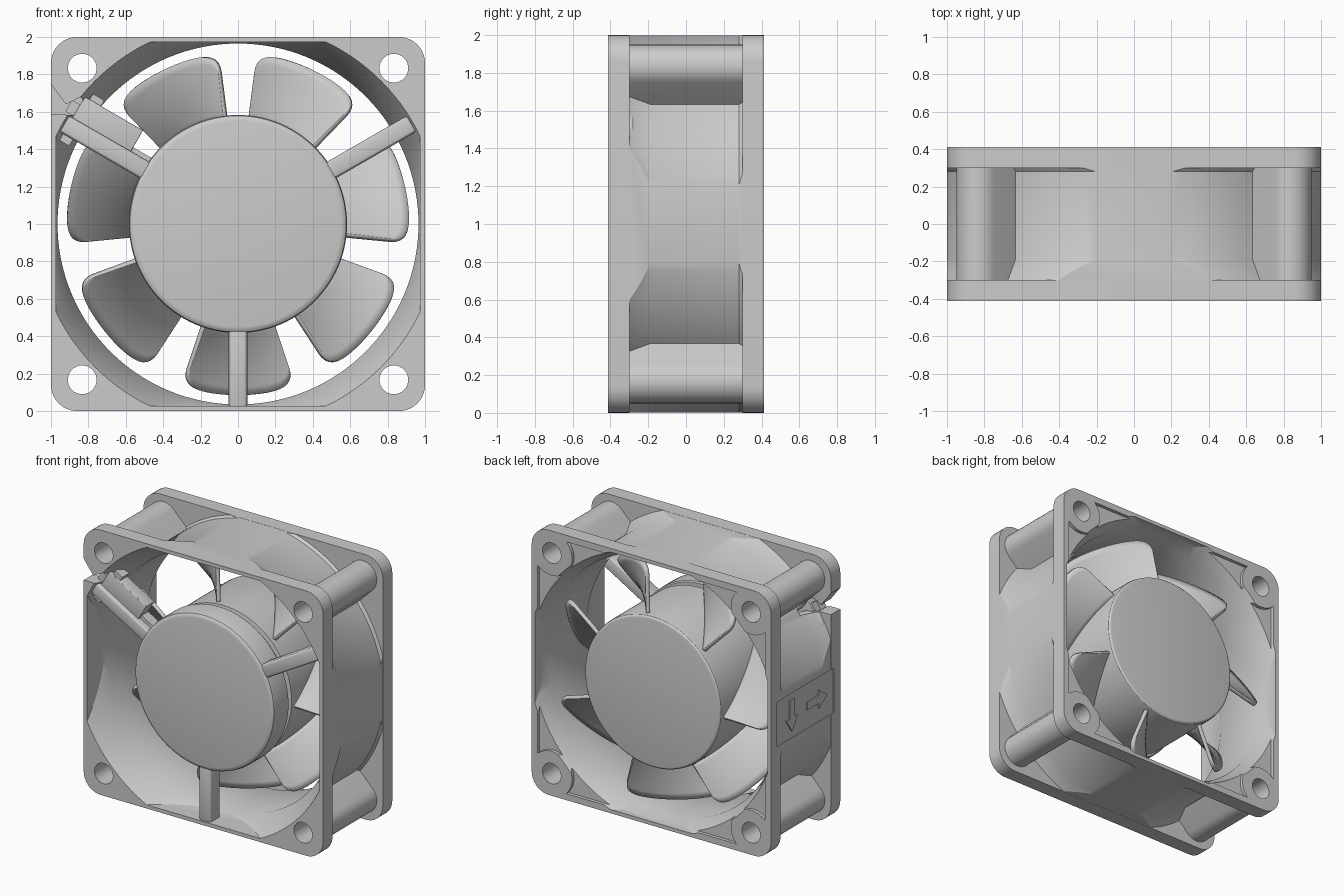
import bpy, bmesh
from math import sin, cos, pi, radians, sqrt
from mathutils import Matrix

if "Cube" in bpy.data.objects:
    bpy.data.objects.remove(bpy.data.objects["Cube"])

D = 0.413          # half depth of the housing
CZ = 1.0           # height of the fan axis


def finish(name, bm):
    bmesh.ops.recalc_face_normals(bm, faces=bm.faces)
    me = bpy.data.meshes.new(name)
    bm.to_mesh(me)
    bm.free()
    ob = bpy.data.objects.new(name, me)
    bpy.context.scene.collection.objects.link(ob)
    return ob


def prism(name, poly, lo, hi, axis='y', bevel=0):
    """Extrude a polygon: (x, z) along y, or (y, z) along x; z is from the fan axis."""
    bm = bmesh.new()
    def put(p, d):
        return (p[0], d, p[1] + CZ) if axis == 'y' else (d, p[0], p[1] + CZ)
    a = [bm.verts.new(put(p, lo)) for p in poly]
    b = [bm.verts.new(put(p, hi)) for p in poly]
    bm.faces.new(a)
    bm.faces.new(b[::-1])
    for i in range(len(poly)):
        j = (i + 1) % len(poly)
        bm.faces.new((a[i], b[i], b[j], a[j]))
    if bevel:
        bmesh.ops.bevel(bm, geom=bm.edges[:], offset=bevel, segments=3,
                        profile=0.5, affect='EDGES')
    return finish(name, bm)


def lathe(name, prof, n=128):
    """Turn (y, r) points around the fan axis and cap both ends."""
    bm = bmesh.new()
    rings = [[bm.verts.new((r * cos(2 * pi * i / n), y, CZ + r * sin(2 * pi * i / n)))
              for i in range(n)] for y, r in prof]
    for a, b in zip(rings, rings[1:]):
        for i in range(n):
            j = (i + 1) % n
            bm.faces.new((a[i], b[i], b[j], a[j]))
    bm.faces.new(rings[0])
    bm.faces.new(rings[-1][::-1])
    return finish(name, bm)


def boolean(ob, other, op):
    m = ob.modifiers.new(op, 'BOOLEAN')
    m.object, m.operation, m.solver = other, op, 'EXACT'
    dg = bpy.context.evaluated_depsgraph_get()
    me = bpy.data.meshes.new_from_object(ob.evaluated_get(dg))
    ob.modifiers.clear()
    ob.data = me
    bpy.data.objects.remove(other)


def circle(cx, cz, r, n=32):
    return [(cx + r * cos(2 * pi * i / n), cz + r * sin(2 * pi * i / n)) for i in range(n)]


def rounded_square(h, r, n=10):
    pts = []
    for k, (sx, sz) in enumerate(((1, 1), (-1, 1), (-1, -1), (1, -1))):
        for i in range(n + 1):
            t = (k + i / n) * pi / 2
            pts.append((sx * (h - r) + r * cos(t), sz * (h - r) + r * sin(t)))
    return pts


def square(h):
    return [(h, h), (-h, h), (-h, -h), (h, -h)]


def local_box(ang, u0, u1, t0, t1):
    """Rectangle with u along a radial direction and t across it."""
    c, s = cos(radians(ang)), sin(radians(ang))
    return [(u * c - t * s, u * s + t * c)
            for u, t in ((u0, t0), (u1, t0), (u1, t1), (u0, t1))]


HOLE = 0.833
CORNERS = [(sx * HOLE, sz * HOLE) for sx in (1, -1) for sz in (1, -1)]

# housing: duct wall trimmed to the square outline
housing = lathe("housing", [(-0.36, 1.105), (-0.30, 1.077), (-0.19, 1.02),
                            (0.28, 1.02), (0.30, 1.035), (0.36, 1.06)])
boolean(housing, prism("trim", square(0.999), -1, 1), 'INTERSECT')

# corner posts with webs running to the duct
for k in range(4):
    ang = 45 + 90 * k
    R, w = HOLE * sqrt(2), 0.117
    c, s = cos(radians(ang)), sin(radians(ang))
    pts = [(0.98, -w)] + [(R + w * cos(t), w * sin(t)) for t in
                          [-pi / 2 + pi * i / 16 for i in range(17)]] + [(0.98, w)]
    boolean(housing, prism("post", [(u * c - t * s, u * s + t * c) for u, t in pts],
                           -0.35, 0.35), 'UNION')

# front and back flanges
for lo, hi in ((-D, -0.30), (0.30, D)):
    boolean(housing, prism("flange", rounded_square(1, 0.14), lo, hi), 'UNION')

# flared bore, kept inside the side walls
bore = lathe("bore", [(-0.5, 1.127), (-0.19, 0.965), (0.27, 0.965), (0.5, 1.07)])
boolean(bore, prism("bore_limit", square(0.972), -1, 1), 'INTERSECT')
boolean(housing, bore, 'DIFFERENCE')

# shallow recess in the back face leaving bosses around the screw holes
recess = []
for k in range(4):
    for i in range(15):
        t = radians(-46 - 178 * i / 14)
        x, z = HOLE + 0.17 * cos(t), HOLE + 0.17 * sin(t)
        c, s = cos(k * pi / 2), sin(k * pi / 2)
        recess.append((x * c - z * s, x * s + z * c))
boolean(housing, prism("recess", recess, D - 0.025, 0.6), 'DIFFERENCE')

# screw holes
for x, z in CORNERS:
    boolean(housing, prism("hole", circle(x, z, 0.077), -1, 1), 'DIFFERENCE')

# cable notch in the left side of the front flange
boolean(housing, prism("notch", [(-1.1, 0.88), (-0.92, 0.64), (-0.84, 0.68), (-0.78, 0.58),
                                 (-0.95, 0.585), (-1.1, 0.585)], -0.6, -0.17), 'DIFFERENCE')

# arrow panel on the left side
boolean(housing, prism("panel", [(-0.34, -0.17), (0.34, -0.17), (0.34, 0.17), (-0.34, 0.17)],
                       -1.1, -0.992, 'x'), 'DIFFERENCE')
ARROW = [(-0.12, 0.03), (0.02, 0.03), (0.02, 0.07), (0.12, 0), (0.02, -0.07),
         (0.02, -0.03), (-0.12, -0.03)]
prism("airflow_arrow", [(-0.14 - u, v) for u, v in ARROW], -1.0, -0.985, 'x')
prism("rotation_arrow", [(0.16 + v, -u) for u, v in ARROW], -1.0, -0.985, 'x')

# fixed motor cup at the front
lathe("motor_cup", [(-0.41, 0.55), (-0.407, 0.565), (-0.397, 0.578), (-0.38, 0.583),
                    (-0.23, 0.583), (-0.22, 0.575), (-0.22, 0.54), (-0.1, 0.54)])

# rotating hub
lathe("rotor_hub", [(-0.18, 0.55), (-0.175, 0.57), (0.375, 0.57), (0.392, 0.566),
                    (0.402, 0.555), (0.405, 0.54)])

# struts between the motor cup and the front flange
for name, ang, end in (("bottom_strut", 270, 0.985), ("right_strut", 30, 1.075),
                       ("left_strut", 150, 1.075)):
    prism(name, local_box(ang, 0.54, end, -0.05, 0.05), -0.40, -0.275, bevel=0.02)

# cable holder beside the left strut
prism("cable_cover", local_box(150, 0.69, 1.05, -0.18, -0.02), -0.37, -0.27, bevel=0.006)
prism("cable_rib", local_box(150, 0.56, 1.06, -0.075, -0.045), -0.35, -0.27)
prism("upper_clip", local_box(150, 0.95, 1.02, -0.215, -0.17), -0.36, -0.28)
prism("lower_clip", local_box(150, 0.99, 1.05, 0.04, 0.09), -0.36, -0.28)
prism("cable_plug", local_box(150, 1.04, 1.10, -0.13, -0.06), -0.36, -0.29)

# seven twisted blades with rounded tips
bm = bmesh.new()
NA, NV = 24, 8
for k in range(7):
    grid = []
    for i in range(NA + 1):
        a = sin(pi / 2 * (2 * i / NA - 1))
        tip = 0.82 + 0.095 * sqrt(max(0, 1 - abs(a) ** 8))
        row = []
        for j in range(NV + 1):
            r = 0.55 + (tip - 0.55) * j / NV
            t = radians(270 + 360 / 7 * k + 19 * a)
            y = 0.11 + a * (0.25 - 0.05 * (r - 0.55) / 0.36)
            row.append(bm.verts.new((r * cos(t), y, CZ + r * sin(t))))
        grid.append(row)
    for i in range(NA):
        for j in range(NV):
            bm.faces.new((grid[i][j], grid[i + 1][j], grid[i + 1][j + 1], grid[i][j + 1]))
blades = finish("blades", bm)
mod = blades.modifiers.new("thickness", 'SOLIDIFY')
mod.thickness, mod.offset = 0.028, 0

# smooth shading with sharp edges kept
for ob in bpy.context.scene.objects:
    bpy.ops.object.select_all(action='DESELECT')
    ob.select_set(True)
    bpy.context.view_layer.objects.active = ob
    bpy.ops.object.shade_smooth_by_angle(angle=radians(28))
